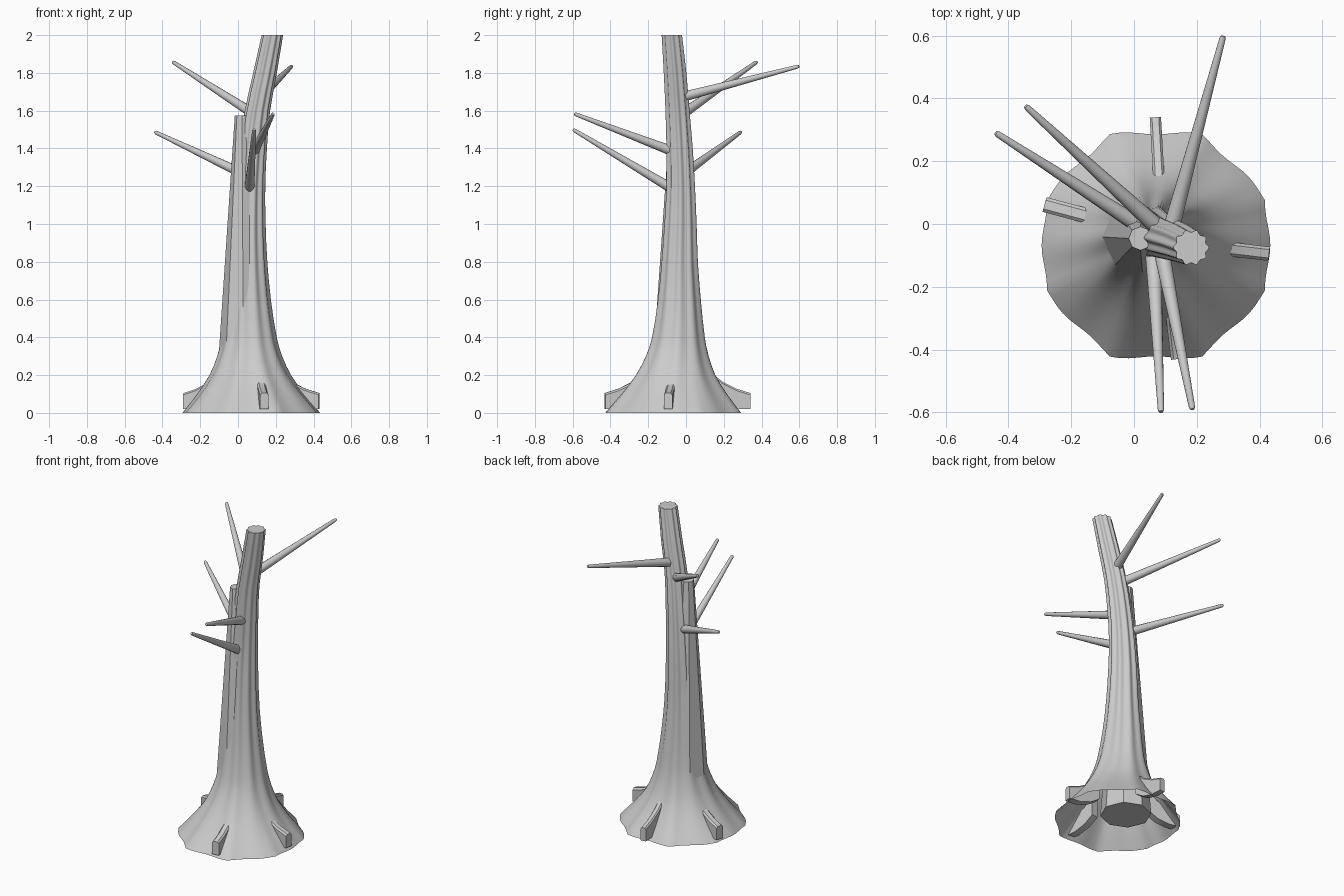
import bpy, bmesh, math
from mathutils import Vector

if "Cube" in bpy.data.objects:
    bpy.data.objects.remove(bpy.data.objects["Cube"])

bark = bpy.data.materials.new("grey_bark")
bark.diffuse_color = (0.6, 0.6, 0.6, 1)
bark.use_nodes = True
bark.node_tree.nodes["Principled BSDF"].inputs["Base Color"].default_value = bark.diffuse_color


def finish(name, bm, smooth=None):
    bmesh.ops.recalc_face_normals(bm, faces=bm.faces)
    me = bpy.data.meshes.new(name)
    bm.to_mesh(me)
    bm.free()
    me.materials.append(bark)
    ob = bpy.data.objects.new(name, me)
    bpy.context.collection.objects.link(ob)
    if smooth:
        bpy.ops.object.select_all(action='DESELECT')
        ob.select_set(True)
        bpy.context.view_layer.objects.active = ob
        bpy.ops.object.shade_smooth_by_angle(angle=math.radians(smooth))
    return ob


def loft(name, rings, cap_start=True, cap_end=True, smooth=None):
    """Skin a list of equal-length point rings."""
    bm = bmesh.new()
    vs = [[bm.verts.new(p) for p in r] for r in rings]
    n = len(vs[0])
    for a, b in zip(vs, vs[1:]):
        for i in range(n):
            j = (i + 1) % n
            bm.faces.new((a[i], a[j], b[j], b[i]))
    if cap_start:
        bm.faces.new(vs[0][::-1])
    if cap_end:
        bm.faces.new(vs[-1])
    return finish(name, bm, smooth)


# Trunk: z, centre x, centre y, radius
STATIONS = [(0, .07, -.068, .362), (.03, .07, -.066, .338), (.1, .068, -.062, .282),
            (.2, .065, -.055, .214), (.3, .062, -.046, .170), (.4, .06, -.04, .143),
            (.6, .056, -.035, .116), (.8, .055, -.033, .098), (1.0, .057, -.029, .087),
            (1.2, .065, -.028, .077), (1.4, .08, -.034, .071), (1.6, .103, -.045, .065),
            (1.8, .143, -.058, .061), (2.0, .182, -.075, .055)]


def station(z):
    """Smoothly interpolated trunk centre and radius at a height."""
    k = max(i for i in range(len(STATIONS) - 1) if STATIONS[i][0] <= z + 1e-9)
    k0, k3 = max(k - 1, 0), min(k + 2, len(STATIONS) - 1)
    p0, p1, p2, p3 = (STATIONS[i] for i in (k0, k, k + 1, k3))
    h = p2[0] - p1[0]
    t = (z - p1[0]) / h
    out = []
    for c in (1, 2, 3):
        m1 = (p2[c] - p0[c]) / (p2[0] - p0[0]) * h
        m2 = (p3[c] - p1[c]) / (p3[0] - p1[0]) * h
        out.append((2*t**3 - 3*t*t + 1) * p1[c] + (t**3 - 2*t*t + t) * m1
                   + (3*t*t - 2*t**3) * p2[c] + (t**3 - t*t) * m2)
    return out


def trunk_ring(z, n=80):
    cx, cy, r = station(z)
    flute = .015 + .06 * min(1, z / 1.2)          # grooves deepen upward
    octa = max(0, 1 - z / .35)                    # rim is roughly eight-sided
    pts = []
    for i in range(n):
        a = 2 * math.pi * i / n
        b = (a + math.pi / 8) % (math.pi / 4) - math.pi / 8
        rr = r * (1 + octa * .7 * (1 / math.cos(b) - 1))
        rr *= 1 + flute * (math.cos(10 * a) - .6)
        pts.append((cx + rr * math.cos(a), cy + rr * math.sin(a), z))
    return pts


heights = [0, .015, .03, .06, .1, .15, .2, .25, .3, .35, .4] + [.5 + .1 * i for i in range(16)]
loft("trunk", [trunk_ring(z) for z in heights], cap_start=False, smooth=50)


# Eight-sided inner column, broken off below the crown
def octagon(cx, cy, z, r):
    return [(cx + r * math.cos(i * math.pi / 4), cy + r * math.sin(i * math.pi / 4), z)
            for i in range(8)]


loft("inner_column", [octagon(.03, -.04, .04, .15), octagon(.021, -.046, 1.575, .038)])


# Bare tapered branches
def branch(name, start, tip, r0, r1, n=12):
    s, t = Vector(start), Vector(tip)
    d = (t - s).normalized()
    u = d.orthogonal().normalized()
    v = d.cross(u)
    rings = []
    for f in (0, .25, .5, .75, .985, 1):
        r = (r0 + (r1 - r0) * f) * (.7 if f == 1 else 1)
        c = s.lerp(t, f)
        rings.append([c + r * (math.cos(2 * math.pi * i / n) * u + math.sin(2 * math.pi * i / n) * v)
                      for i in range(n)])
    loft(name, rings, smooth=40)


BRANCHES = [("lower_left", (.04, -.02, 1.26), (-.44, .29, 1.487)),
            ("upper_left", (.08, -.015, 1.585), (-.345, .375, 1.858)),
            ("upper_back", (.12, -.01, 1.675), (.284, .598, 1.835)),
            ("lower_front", (.06, -.07, 1.185), (.086, -.598, 1.5)),
            ("upper_front", (.085, -.07, 1.385), (.186, -.59, 1.583))]
for nm, s, t in BRANCHES:
    branch(nm + "_branch", s, t, .027, .010)


# Stubby roots: slabs with sloping tops
def root(name, outer, inner, w):
    o, i = Vector((*outer, 0)), Vector((*inner, 0))
    d = (o - i).normalized()
    side = Vector((-d.y, d.x, 0)) * w / 2
    rings = []
    for f, lo, hi in ((0, .02, .105), (.35, .02, .128), (.7, .04, .165), (1, .08, .215)):
        c = o.lerp(i, f)
        rings.append([c + side * sx + Vector((0, 0, z)) for sx, z in
                      ((-1, lo), (1, lo), (1, hi - .01), (.6, hi), (-.6, hi), (-1, hi - .01))])
    loft(name, rings, smooth=30)


root("right_root", (.43, -.095), (.22, -.07), .045)
root("left_root", (-.285, .062), (-.09, .01), .048)
root("back_root", (.068, .34), (.08, .13), .036)
root("front_root", (.14, -.43), (.115, -.22), .045)
